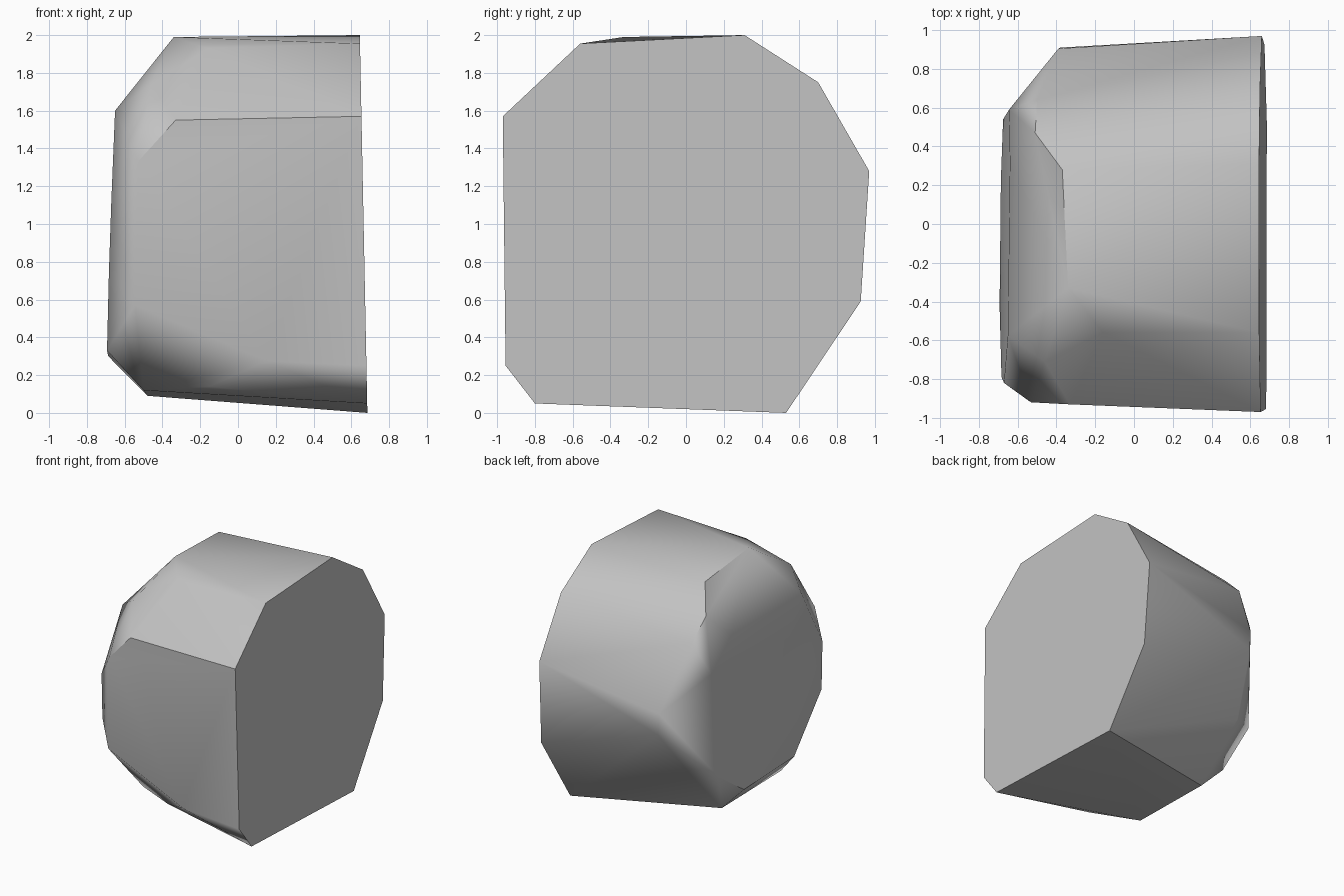
import bpy
import bmesh
import math

default_cube = bpy.data.objects.get("Cube")
if default_cube:
    bpy.data.objects.remove(default_cube, do_unlink=True)


def make_material(name, colour):
    material = bpy.data.materials.new(name)
    material.use_nodes = True
    material.diffuse_color = colour
    shader = next(n for n in material.node_tree.nodes if n.type == "BSDF_PRINCIPLED")
    shader.inputs["Base Color"].default_value = colour
    return material


def convex_stone(name, corners, material, smooth_angle):
    """Wrap a convex skin round the corners and merge its coplanar triangles."""
    bm = bmesh.new()
    for corner in corners:
        bm.verts.new(corner)
    hull = bmesh.ops.convex_hull(bm, input=bm.verts[:], use_existing_faces=False)
    unused = {v for v in hull["geom_interior"] + hull["geom_unused"]
              if isinstance(v, bmesh.types.BMVert)}
    bmesh.ops.delete(bm, geom=list(unused), context="VERTS")
    bmesh.ops.dissolve_limit(bm, angle_limit=math.radians(3),
                             verts=bm.verts[:], edges=bm.edges[:])
    bmesh.ops.recalc_face_normals(bm, faces=bm.faces[:])
    mesh = bpy.data.meshes.new(name)
    bm.to_mesh(mesh)
    bm.free()
    mesh.materials.append(material)
    stone = bpy.data.objects.new(name, mesh)
    bpy.context.scene.collection.objects.link(stone)
    bpy.ops.object.select_all(action="DESELECT")
    stone.select_set(True)
    bpy.context.view_layer.objects.active = stone
    bpy.ops.object.shade_smooth_by_angle(angle=math.radians(smooth_angle))
    # Large facets keep their flat look, small ones blend between them
    weighted = stone.modifiers.new("flat_facets", "WEIGHTED_NORMAL")
    weighted.keep_sharp = True
    return stone


# Split face: outline in (y, z), lying on one slightly leaning plane
split_outline = [(-.97, 1.57), (-.56, 1.955), (.31, 2), (.7, 1.75), (.97, 1.28),
                 (.925, .59), (.53, 0), (-.8, .05), (-.955, .25)]
split_face = [(.685 - .02 * z, y, z) for y, z in split_outline]

# Front facet: corners in (x, z) on one plane
front_outline = [(-.33, 1.55), (-.53, 1.33), (-.545, .57), (.15, .275)]
front_facet = [(x, -.926 - .04 * x - .0114 * z, z) for x, z in front_outline]

# Underside: corners in (x, y) on one plane
under_outline = [(-.5, -.52), (-.48, .22)]
underside = [(x, y, .066 - .0376 * y - .068 * x) for x, y in under_outline]

# Worn end opposite the split: corners in (y, z) on one plane
worn_outline = [(.32, 1.6), (.59, 1.38), (.54, .52), (.225, .3),
                (-.42, .33), (-.79, .74), (-.82, 1.12), (-.575, 1.6)]
worn_end = [(-.7 + .012 * y + .035 * z, y, z) for y, z in worn_outline]

# Shoulder: remaining corners where the sides round over
shoulder = [
    (-.34, -.33, 1.99), (-.37, .28, 1.95), (-.16, -.56, 1.93),
    (-.15, -.7, .14), (-.5, .62, .5), (-.38, .91, .93),
    (-.39, .905, 1.1), (-.5, .64, 1.61), (-.51, .47, 1.775),
    (-.46, -.71, 1.74),
]

stone_grey = make_material("stone grey", (.54, .54, .54, 1))
convex_stone("rock_chunk",
             split_face + front_facet + underside + worn_end + shoulder,
             stone_grey, 40)
